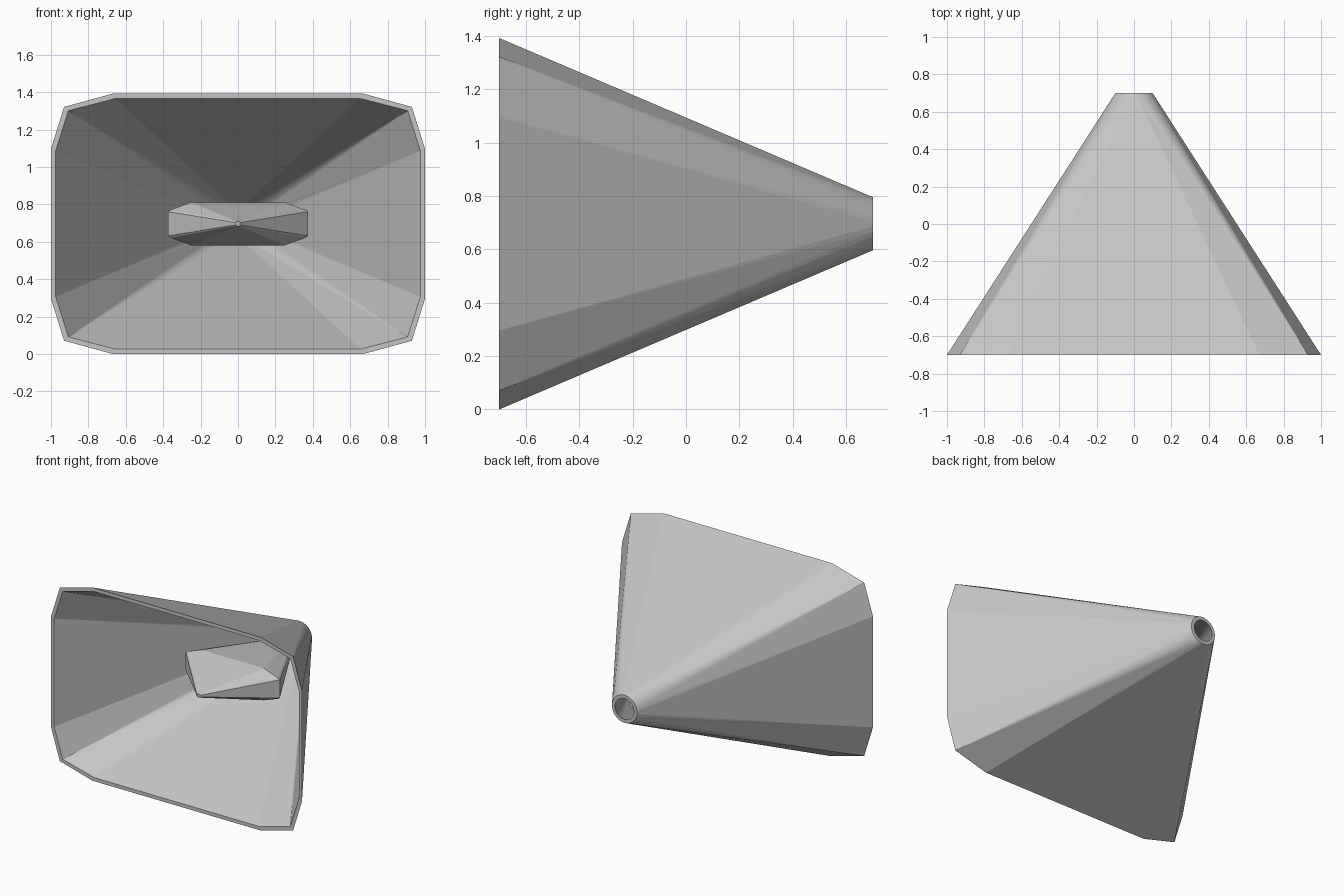
import bpy, bmesh, math

if "Cube" in bpy.data.objects:
    bpy.data.objects.remove(bpy.data.objects["Cube"])

grey = bpy.data.materials.new("light_grey")
grey.diffuse_color = (0.56, 0.56, 0.56, 1)
grey.use_nodes = True
grey.node_tree.nodes["Principled BSDF"].inputs["Base Color"].default_value = grey.diffuse_color
CZ = 0.696  # height of the horn axis


def ring(bm, y, q):
    """Closed ring of verts, counter-clockwise, mirrored from quarter-section points."""
    pts = q + [(-x, z) for x, z in reversed(q)]
    pts += [(-x, -z) for x, z in pts]
    return [bm.verts.new((x, y, CZ + z)) for x, z in pts]


def circle(bm, y, r, n=32):
    angles = [2 * math.pi * (i + 0.5) / n for i in range(n)]
    return [bm.verts.new((r * math.cos(a), y, CZ + r * math.sin(a))) for a in angles]


def loft(bm, poly, circ):
    """Flat-sided loft: each circle point meets the ring corner lying furthest its way."""
    n, m = len(circ), len(poly)

    def corner(i):
        a = 2 * math.pi * (i + 0.5) / n
        return max(range(m), key=lambda k: poly[k].co.x * math.cos(a)
                   + (poly[k].co.z - CZ) * math.sin(a))

    for i in range(n):
        j = (i + 1) % n
        k, k2 = corner(i), corner(j)
        bm.faces.new((circ[i], circ[j], poly[k]))
        while k != k2:
            bm.faces.new((circ[j], poly[(k + 1) % m], poly[k]))
            k = (k + 1) % m


def band(bm, a, b):
    """Quads between two rings of equal count."""
    for i in range(len(a)):
        j = (i + 1) % len(a)
        bm.faces.new((a[i], a[j], b[j], b[i]))


def finish(bm, name):
    bmesh.ops.recalc_face_normals(bm, faces=bm.faces)
    me = bpy.data.meshes.new(name)
    bm.to_mesh(me)
    bm.free()
    me.materials.append(grey)
    ob = bpy.data.objects.new(name, me)
    bpy.context.collection.objects.link(ob)


# Horn shell: outer and inner lofts, open at both ends, joined by rims
bm = bmesh.new()
mouth_out = ring(bm, -0.7, [(1.0, 0.40), (0.93, 0.625), (0.67, 0.696)])
mouth_in = ring(bm, -0.7, [(0.975, 0.39), (0.907, 0.605), (0.655, 0.67)])
throat_out = circle(bm, 0.7, 0.1)
throat_in = circle(bm, 0.7, 0.075)
loft(bm, mouth_out, throat_out)
loft(bm, mouth_in, throat_in)
band(bm, mouth_out, mouth_in)
band(bm, throat_out, throat_in)
finish(bm, "horn_shell")

# Phase plug: blunt point forward, widest in the middle, tapering into the throat
bm = bmesh.new()
tip = ring(bm, -0.45, [(0.012, 0.006), (0.011, 0.011), (0.006, 0.012)])
wide = ring(bm, -0.06, [(0.375, 0.065), (0.36, 0.075), (0.25, 0.115)])
tail = circle(bm, 0.62, 0.02)
band(bm, tip, wide)
loft(bm, wide, tail)
bm.faces.new(tip)
bm.faces.new(tail)
finish(bm, "phase_plug")
